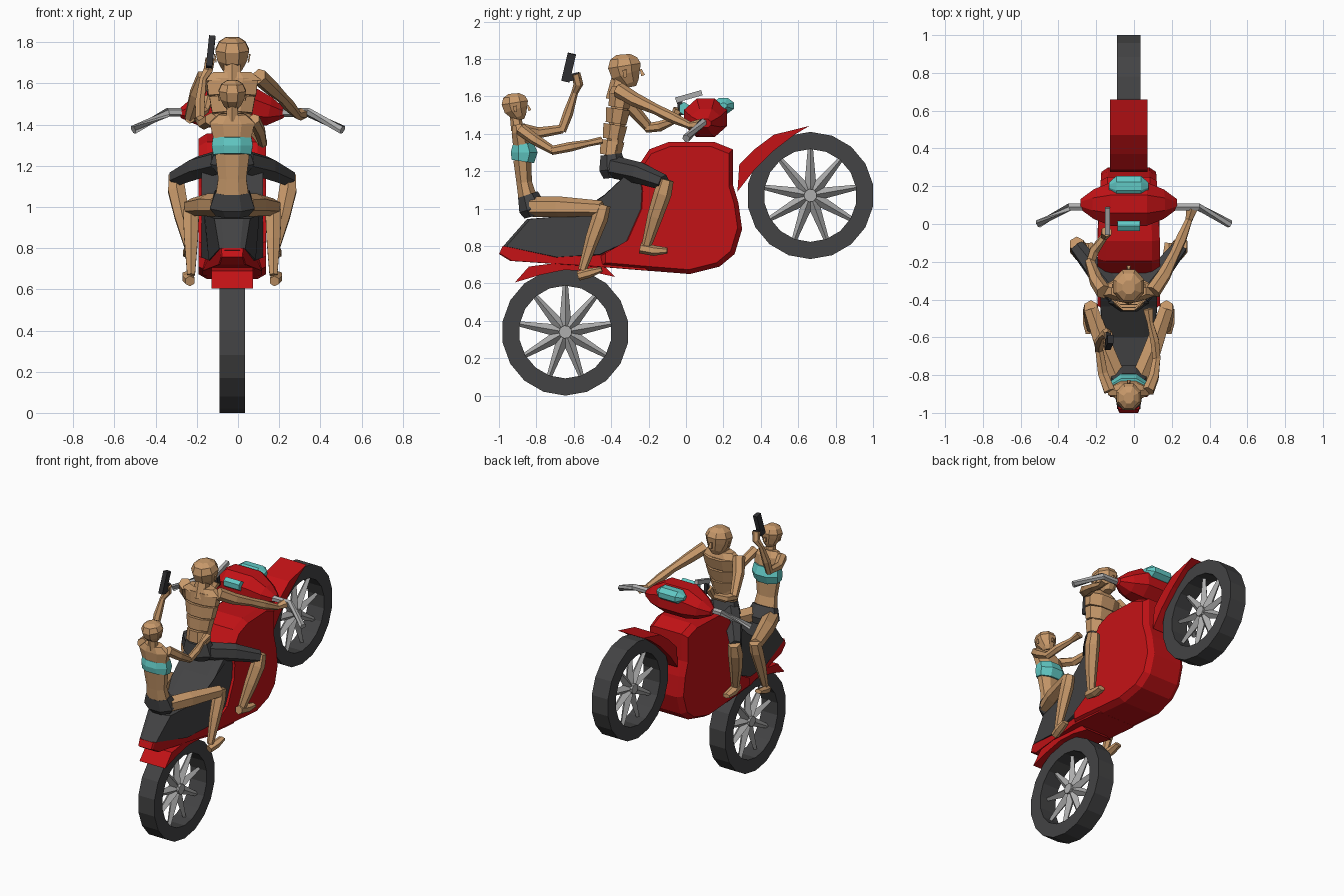
import bpy, bmesh, math
from mathutils import Vector

CX = -0.028   # centre line of bike and riders


def mat(name, r, g, b):
    m = bpy.data.materials.new(name)
    m.diffuse_color = (r, g, b, 1)
    return m


SKIN = mat("tan skin", 0.58, 0.32, 0.145)
RED = mat("red paint", 0.55, 0.006, 0.008)
DARK = mat("dark grey", 0.056, 0.056, 0.058)
BLACK = mat("gun black", 0.03, 0.03, 0.033)
METAL = mat("grey metal", 0.42, 0.42, 0.42)
CYAN = mat("cyan", 0.12, 0.58, 0.55)


def loft(name, rings, m, closed=False):
    """Skin a list of equal-length point rings into one flat-shaded object."""
    bm = bmesh.new()
    vs = [[bm.verts.new(p) for p in r] for r in rings]
    n = len(vs[0])
    for i in range(len(vs) if closed else len(vs) - 1):
        a, b = vs[i], vs[(i + 1) % len(vs)]
        for k in range(n):
            bm.faces.new((a[k], a[(k + 1) % n], b[(k + 1) % n], b[k]))
    if not closed:
        bm.faces.new(vs[0])
        bm.faces.new(vs[-1])
    bmesh.ops.recalc_face_normals(bm, faces=bm.faces)
    me = bpy.data.meshes.new(name)
    bm.to_mesh(me)
    bm.free()
    me.materials.append(m)
    ob = bpy.data.objects.new(name, me)
    bpy.context.collection.objects.link(ob)
    return ob


def tube(name, pts, m, n=6, turn=0.5, flip=False):
    """Tube along points (x, y, z, half width, half depth)."""
    if flip:
        pts = [(2 * CX - p[0],) + tuple(p[1:]) for p in pts]
    P = [Vector(p[:3]) for p in pts]
    rings = []
    for i, p in enumerate(pts):
        t = (P[min(i + 1, len(P) - 1)] - P[max(i - 1, 0)]).normalized()
        ref = Vector((0, 1, 0)) if abs(t.x) > 0.85 else Vector((1, 0, 0))
        u = (ref - t * ref.dot(t)).normalized()
        v = t.cross(u)
        rings.append([P[i] + u * p[3] * math.cos(2 * math.pi * (k + turn) / n)
                      + v * p[-1] * math.sin(2 * math.pi * (k + turn) / n) for k in range(n)])
    return loft(name, rings, m)


def pair(name, pts, m, **kw):
    tube("right_" + name, pts, m, **kw)
    tube("left_" + name, pts, m, flip=True, **kw)


def slab(name, prof, m, width, inset=0.9, rim=0.7):
    """Side profile (y, z) given thickness, with a bevelled rim."""
    cy = sum(p[0] for p in prof) / len(prof)
    cz = sum(p[1] for p in prof) / len(prof)
    rings = []
    for k, s in ((-1, inset), (-rim, 1), (rim, 1), (1, inset)):
        rings.append([(CX + k * width(y), cy + (y - cy) * s, cz + (z - cz) * s) for y, z in prof])
    return loft(name, rings, m)


# wheels: square-section tyre and tapered star spokes
def wheel(name, cy, cz):
    def ring(x, r):
        return [(x, cy + r * math.sin(k * math.pi / 9), cz - r * math.cos(k * math.pi / 9)) for k in range(18)]
    a, b = CX - 0.063, CX + 0.063
    loft(name + "_tyre", [ring(a, .34), ring(b, .34), ring(b, .248), ring(a, .248)], DARK, True)
    for k in range(9):
        t = math.radians(90 + 40 * k)
        c, s = math.cos(t), math.sin(t)
        tube(name + "_spoke", [(CX, cy + r * c, cz + r * s, w) for r, w in ((0, .03), (.05, .032), (.252, .014))],
             METAL, n=4, turn=0)
    tube(name + "_hub", [(CX - .04, cy, cz, .035), (CX + .04, cy, cz, .035)], METAL, n=9)


wheel("rear_wheel", -0.645, 0.34)
wheel("front_wheel", 0.665, 1.07)

# bike body, tail, seat
slab("body", [(-.26, 1.22), (-.195, 1.317), (-.09, 1.357), (.15, 1.357), (.25, 1.317), (.25, 1.13), (.28, 1.03),
              (.30, .89), (.26, .757), (.18, .69), (.02, .65), (-.195, .667), (-.46, .69), (-.46, .745),
              (-.33, .82), (-.25, 1.0), (-.245, 1.1)], RED,
     lambda y: 0.165 - 0.02 * max(0, y) / .3, 0.93, 0.75)


def taper(y):
    return 0.055 + 0.09 * min(1, max(0, (y + 1) / 0.5))


slab("tail", [(-1.0, .757), (-.98, .80), (-.7, .765), (-.4, .78), (-.2, .75), (-.2, .667), (-.46, .688), (-.94, .72)],
     RED, taper, 0.97, 0.9)
slab("seat", [(-.985, .79), (-.85, .944), (-.60, .965), (-.435, 1.075), (-.28, 1.22), (-.20, 1.2), (-.22, 1.0),
              (-.30, .82), (-.46, .745), (-.70, .73)], DARK, lambda y: taper(y) + .005, 0.95, 0.6)

# mudguards
slab("front_mudguard", [(.275, 1.09), (.285, 1.235), (.37, 1.32), (.47, 1.395), (.66, 1.442), (.58, 1.395),
                        (.47, 1.31), (.36, 1.2)], RED, lambda y: .1, 1, .9)
slab("rear_mudguard", [(-.915, .605), (-.84, .69), (-.62, .718), (-.45, .705), (-.38, .635), (-.52, .665),
                       (-.65, .672), (-.78, .645)], RED, lambda y: .1, 1, .9)

# headlamp fairing, screen, dash, handlebars
tube("fairing", [(CX + x, .105, z, a, b) for x, z, a, b in
                 ((-.253, 1.455, .03, .025), (-.18, 1.465, .085, .075), (-.09, 1.485, .125, .112),
                  (.09, 1.485, .125, .112), (.18, 1.465, .085, .075), (.253, 1.455, .03, .025))], RED, n=8)
tube("screen", [(CX + x, .2, 1.55, a, b) for x, a, b in
                ((-.105, .02, .015), (-.065, .06, .045), (.065, .06, .045), (.105, .02, .015))], CYAN, n=8)
tube("dash", [(CX - .06, -.01, 1.535, .03, .035), (CX + .06, -.01, 1.535, .03, .035)], CYAN)
for s in (-1, 1):
    tube("handlebar", [(s * .18, .09, 1.46, .022), (s * .34, .09, 1.46, .022), (s * .508, 0, 1.375, .022)],
         METAL, n=6)


# people
def head(name, cy, cz, s):
    """Skull, face wedge, nose; s is half the head height."""
    rows = ((-1, .35, .35, .35), (-.75, .6, .6, .3), (-.2, .9, .98, .05), (.3, 1.02, 1.1, -.05),
            (.75, .8, .9, -.1), (1, .4, .45, -.12))
    tube(name + "_head", [(CX, cy + o * s, cz + z * s, a * s, b * s) for z, a, b, o in rows], SKIN, n=8)
    tube(name + "_nose", [(CX, cy + .95 * s, cz + .1 * s, .08 * s), (CX, cy + 1.1 * s, cz - .3 * s, .17 * s)],
         SKIN, n=4)
    pair(name + "_ear", [(CX + .9 * s, cy, cz - .4 * s, .05 * s, .15 * s),
                         (CX + .98 * s, cy - .05 * s, cz + .05 * s, .06 * s, .17 * s)], SKIN, n=4)


# driver
head("driver", -.325, 1.737, .087)
tube("driver_neck", [(CX, -.375, 1.58, .055), (CX, -.355, 1.69, .045)], SKIN)
tube("driver_core", [(CX, -.40, 1.22, .07, .045), (CX, -.345, 1.62, .1, .05)], SKIN, n=8)
for z, w0, w1 in ((1.285, .085, .08), (1.37, .085, .1), (1.455, .105, .12), (1.54, .125, .135)):
    y = -.405 + (z - 1.285) * .18
    tube("driver_torso", [(CX, y, z, w0, .06), (CX, y + .012, z + .078, w1, .07)], SKIN, n=8)
tube("driver_shoulders", [(CX, -.355, 1.615, .155, .06), (CX, -.355, 1.655, .1, .045)], SKIN, n=8)
tube("driver_shorts", [(CX, -.385, 1.165, .08, .06), (CX, -.39, 1.21, .115, .08), (CX, -.40, 1.29, .088, .062)],
     DARK, n=8)
pair("driver_thigh", [(CX + .06, -.38, 1.22, .06), (CX + .17, -.25, 1.19, .058), (CX + .275, -.12, 1.14, .042)], DARK)
pair("driver_shin", [(CX + .275, -.105, 1.155, .04), (CX + .27, -.125, 1.08, .048), (CX + .245, -.165, .96, .042),
                     (CX + .205, -.215, .79, .025)], SKIN)
pair("driver_foot", [(CX + .205, -.245, .79, .03), (CX + .21, -.17, .775, .034, .028),
                     (CX + .215, -.10, .775, .028, .016)], SKIN)
tube("driver_right_arm", [(.10, -.36, 1.635, .042), (.16, -.27, 1.58, .038), (.215, -.16, 1.53, .028),
                          (.25, -.08, 1.49, .03), (.29, .02, 1.445, .02), (.305, .08, 1.45, .035, .03)], SKIN)
tube("driver_left_upper_arm", [(-.16, -.36, 1.635, .042), (-.2, -.3, 1.55, .038), (-.235, -.2, 1.435, .027)], SKIN)
tube("driver_left_forearm", [(-.235, -.215, 1.43, .025), (-.21, -.14, 1.44, .028), (-.16, -.07, 1.47, .02),
                             (-.145, -.04, 1.53, .03)], SKIN)
tube("driver_gun", [(-.14, -.055, 1.58, .018, .02), (-.14, .085, 1.62, .018, .02)], METAL, n=4)
tube("driver_gun_grip", [(-.14, -.025, 1.5, .016, .02), (-.14, -.035, 1.58, .016, .02)], BLACK, n=4)

# passenger
head("passenger", -.912, 1.545, .07)
tube("passenger_neck", [(CX, -.9, 1.42, .035), (CX, -.915, 1.51, .028)], SKIN)
tube("passenger_belly", [(CX, -.845, 1.05, .088, .055), (CX, -.865, 1.14, .074, .045), (CX, -.875, 1.26, .09, .052)],
     SKIN, n=8)
tube("passenger_top", [(CX, -.872, 1.252, .1, .065), (CX, -.865, 1.3, .108, .078), (CX, -.872, 1.347, .1, .06)],
     CYAN, n=8)
tube("passenger_chest", [(CX, -.877, 1.34, .1, .052), (CX, -.888, 1.41, .118, .048), (CX, -.895, 1.45, .07, .035)],
     SKIN, n=8)
tube("passenger_shorts", [(CX, -.81, .96, .085, .06), (CX, -.82, 1.0, .118, .08), (CX, -.845, 1.075, .09, .06)],
     DARK, n=8)
pair("passenger_thigh", [(CX + .06, -.82, 1.01, .055), (CX + .12, -.68, 1.01, .055), (CX + .2, -.45, 1.0, .042)], SKIN)
pair("passenger_shin", [(CX + .2, -.44, 1.02, .038), (CX + .2, -.46, .95, .044), (CX + .2, -.5, .84, .038),
                        (CX + .2, -.555, .67, .022)], SKIN)
pair("passenger_foot", [(CX + .205, -.575, .64, .026), (CX + .215, -.52, .655, .032, .026),
                        (CX + .22, -.45, .675, .026, .014)], SKIN)
tube("passenger_right_upper_arm", [(.075, -.885, 1.425, .033), (.105, -.81, 1.37, .03), (.12, -.71, 1.31, .022)], SKIN)
tube("passenger_right_forearm", [(.12, -.72, 1.31, .024), (.11, -.62, 1.33, .026), (.085, -.52, 1.35, .018),
                                 (.075, -.45, 1.365, .03, .02)], SKIN)
tube("passenger_left_upper_arm", [(-.13, -.885, 1.425, .033), (-.165, -.79, 1.405, .03), (-.185, -.66, 1.425, .023)],
     SKIN)
tube("passenger_left_forearm", [(-.185, -.665, 1.415, .024), (-.185, -.63, 1.51, .027), (-.17, -.595, 1.62, .018),
                                (-.145, -.575, 1.665, .026), (-.135, -.59, 1.72, .026)], SKIN)
tube("passenger_gun", [(-.14, -.645, 1.68, .022, .032), (-.125, -.61, 1.828, .022, .032)], BLACK, n=4)
tube("passenger_gun_grip", [(-.14, -.64, 1.695, .02, .026), (-.135, -.57, 1.712, .02, .026)], BLACK, n=4)
